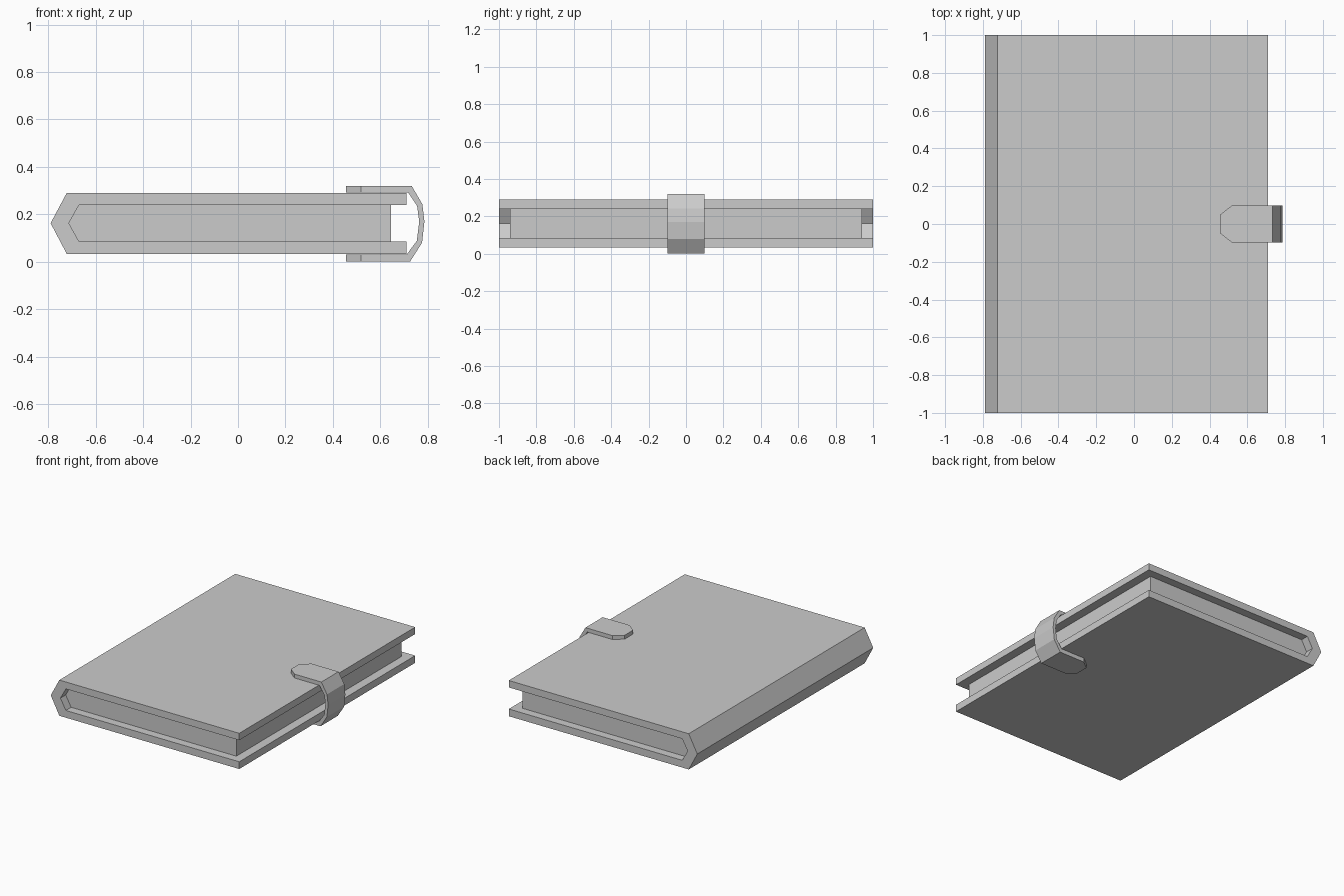
import bpy
import bmesh

if "Cube" in bpy.data.objects:
    bpy.data.objects.remove(bpy.data.objects["Cube"])


def finish(name, bm):
    bmesh.ops.recalc_face_normals(bm, faces=bm.faces)
    mesh = bpy.data.meshes.new(name)
    bm.to_mesh(mesh)
    bm.free()
    obj = bpy.data.objects.new(name, mesh)
    bpy.context.collection.objects.link(obj)
    return obj


def prism(name, profile, half):
    """Extrude an xz profile from y = -half to y = half."""
    bm = bmesh.new()
    face = bm.faces.new([bm.verts.new((x, -half, z)) for x, z in profile])
    ext = bmesh.ops.extrude_face_region(bm, geom=[face])
    new = [v for v in ext["geom"] if isinstance(v, bmesh.types.BMVert)]
    bmesh.ops.translate(bm, verts=new, vec=(0, 2 * half, 0))
    return finish(name, bm)


def strap(name, sections):
    """Loft rectangular sections: outer point, inner point, half width."""
    bm = bmesh.new()
    rings = []
    for (ox, oz), (ix, iz), w in sections:
        rings.append([bm.verts.new(p) for p in
                      ((ox, -w, oz), (ox, w, oz), (ix, w, iz), (ix, -w, iz))])
    for a, b in zip(rings, rings[1:]):
        for i in range(4):
            j = (i + 1) % 4
            bm.faces.new((a[i], a[j], b[j], b[i]))
    bm.faces.new(rings[0])
    bm.faces.new(rings[-1])
    return finish(name, bm)


# Inner outline of the spine, shared by cover and pages
Z0, Z1, ZM = 0.085, 0.24, 0.1625
inner_spine = [(-0.67, Z1), (-0.713, ZM), (-0.67, Z0)]

# Folded cover with a pointed spine
prism("cover", [(0.71, 0.033), (-0.722, 0.033), (-0.79, ZM), (-0.722, 0.29),
                (0.71, 0.29), (0.71, Z1)] + inner_spine + [(0.71, Z0)], 1.0)

# Page block, recessed at both ends and at the fore edge
prism("pages", inner_spine + [(0.645, Z0), (0.645, Z1)], 0.94)

# Clasp strap wrapping the fore edge, with chamfered tips
W, TIP = 0.098, 0.048
strap("clasp_strap", [
    ((0.455, 0.32), (0.455, 0.292), TIP),
    ((0.518, 0.32), (0.518, 0.292), W),
    ((0.732, 0.32), (0.717, 0.292), W),
    ((0.777, 0.243), (0.755, 0.235), W),
    ((0.786, 0.17), (0.764, 0.17), W),
    ((0.776, 0.08), (0.754, 0.088), W),
    ((0.725, 0.0), (0.711, 0.03), W),
    ((0.518, 0.0), (0.518, 0.03), W),
    ((0.455, 0.0), (0.455, 0.03), TIP),
])
